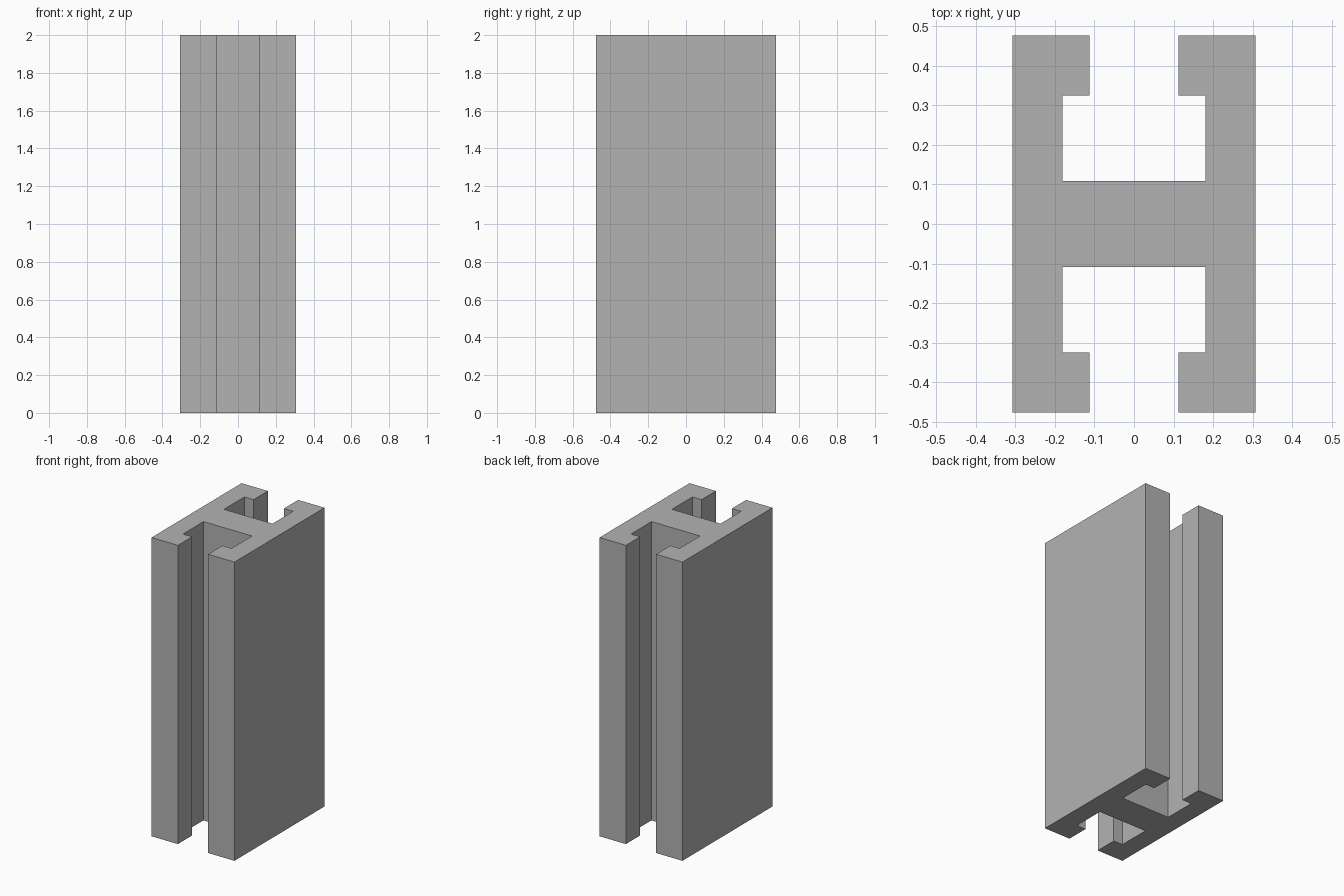
import bpy
import bmesh

cube = bpy.data.objects.get("Cube")
if cube:
    bpy.data.objects.remove(cube, do_unlink=True)

HEIGHT = 2.0

# Plain grey metal
grey = bpy.data.materials.new("grey metal")
grey.use_nodes = True
colour = (0.45, 0.45, 0.45, 1)
grey.diffuse_color = colour
grey.node_tree.nodes["Principled BSDF"].inputs["Base Color"].default_value = colour

# One quarter of the section: web, slot wall, lip, outer corner
quarter = [(0.18, 0.108), (0.18, 0.325), (0.112, 0.325), (0.112, 0.476), (0.307, 0.476)]

# Mirror the quarter around both axes into a closed outline
right_half = quarter + [(x, -y) for x, y in reversed(quarter)]
outline = right_half + [(-x, -y) for x, y in right_half]

# Extrude the section into the slotted bar
bm = bmesh.new()
section = bm.faces.new([bm.verts.new((x, y, 0)) for x, y in outline])
result = bmesh.ops.extrude_face_region(bm, geom=[section], use_keep_orig=True)
top = [v for v in result["geom"] if isinstance(v, bmesh.types.BMVert)]
bmesh.ops.translate(bm, verts=top, vec=(0, 0, HEIGHT))
bmesh.ops.recalc_face_normals(bm, faces=bm.faces)

mesh = bpy.data.meshes.new("slotted_bar")
bm.to_mesh(mesh)
bm.free()
mesh.materials.append(grey)
bar = bpy.data.objects.new("slotted_bar", mesh)
bpy.context.collection.objects.link(bar)
